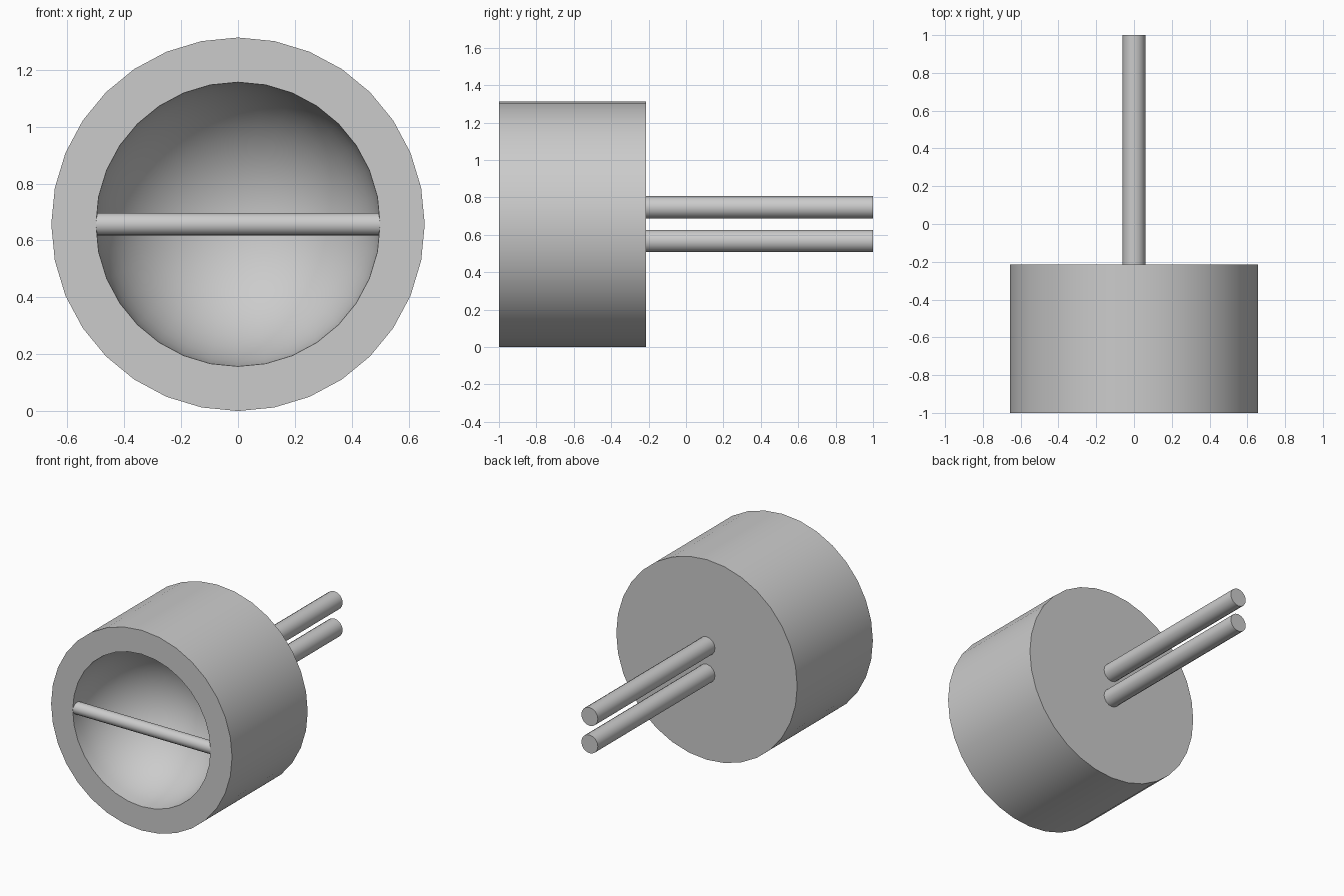
import bpy, bmesh, math
from mathutils import Vector

if "Cube" in bpy.data.objects:
    bpy.data.objects.remove(bpy.data.objects["Cube"], do_unlink=True)

# Single plain grey
GREY = (0.6, 0.6, 0.6, 1)
grey = bpy.data.materials.new("light_grey")
grey.use_nodes = True
grey.diffuse_color = GREY
grey.node_tree.nodes["Principled BSDF"].inputs["Base Color"].default_value = GREY

RADIUS = 0.657
BOWL = 0.5
FRONT, BACK = -1.0, -0.215


def finish(obj):
    obj.data.materials.append(grey)
    bpy.ops.object.select_all(action='DESELECT')
    obj.select_set(True)
    bpy.context.view_layer.objects.active = obj
    bpy.ops.object.shade_smooth_by_angle(angle=math.radians(30))


def rod(name, start, end, radius):
    start, end = Vector(start), Vector(end)
    axis = end - start
    bpy.ops.mesh.primitive_cylinder_add(vertices=16, radius=radius,
                                        depth=axis.length, location=(start + end) / 2)
    obj = bpy.context.object
    obj.name = name
    obj.rotation_euler = axis.to_track_quat('Z', 'Y').to_euler()
    finish(obj)


def lathe(name, profile, steps):
    """Spin (radius, y) points around the y axis."""
    bm = bmesh.new()
    verts = [bm.verts.new((0, y, r)) for r, y in profile]
    edges = [bm.edges.new(pair) for pair in zip(verts, verts[1:])]
    bmesh.ops.spin(bm, geom=verts + edges, cent=(0, 0, 0), axis=(0, 1, 0),
                   angle=math.tau, steps=steps)
    bmesh.ops.remove_doubles(bm, verts=bm.verts[:], dist=0.0005)
    bmesh.ops.recalc_face_normals(bm, faces=bm.faces[:])
    mesh = bpy.data.meshes.new(name)
    bm.to_mesh(mesh)
    bm.free()
    obj = bpy.data.objects.new(name, mesh)
    obj.location.z = RADIUS
    bpy.context.collection.objects.link(obj)
    finish(obj)


# Round housing with a hemispherical bowl in its front
angles = [math.pi / 2 * i / 12 for i in range(13)]
bowl = [(BOWL * math.sin(a), FRONT + BOWL * math.cos(a)) for a in angles]
lathe("housing", bowl + [(RADIUS, FRONT), (RADIUS, BACK), (0, BACK)], 32)

# Bar across the bowl opening
rod("cross_bar", (-BOWL, -0.96, RADIUS), (BOWL, -0.96, RADIUS), 0.04)

# Pair of pins at the back
for name, side in (("upper_pin", 1), ("lower_pin", -1)):
    z = RADIUS + 0.09 * side
    rod(name, (0, BACK - 0.02, z), (0, 1, z), 0.06)
